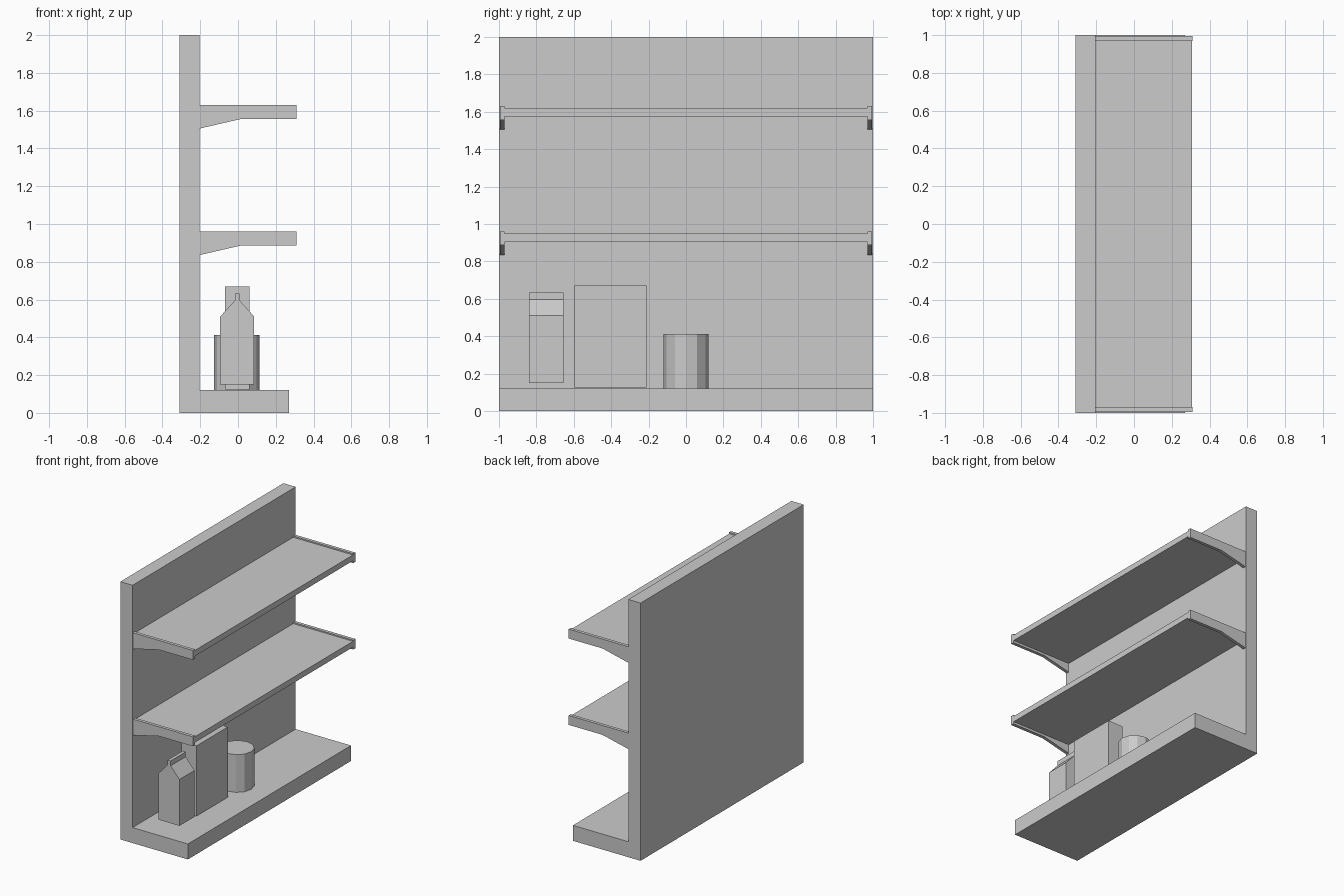
import bpy
import bmesh
import math

cube = bpy.data.objects.get("Cube")
if cube:
    bpy.data.objects.remove(cube, do_unlink=True)

grey = bpy.data.materials.new("light grey")
grey.use_nodes = True
grey.diffuse_color = (0.6, 0.6, 0.6, 1)
grey.node_tree.nodes["Principled BSDF"].inputs["Base Color"].default_value = (0.6, 0.6, 0.6, 1)


def finish(name, bm):
    bmesh.ops.recalc_face_normals(bm, faces=bm.faces)
    mesh = bpy.data.meshes.new(name)
    bm.to_mesh(mesh)
    bm.free()
    mesh.materials.append(grey)
    obj = bpy.data.objects.new(name, mesh)
    bpy.context.collection.objects.link(obj)
    return obj


def extrude_profile(name, profile, y0, y1):
    """Extrude an (x, z) outline along y."""
    bm = bmesh.new()
    face = bm.faces.new([bm.verts.new((x, y0, z)) for x, z in profile])
    ext = bmesh.ops.extrude_face_region(bm, geom=[face])
    verts = [v for v in ext["geom"] if isinstance(v, bmesh.types.BMVert)]
    bmesh.ops.translate(bm, verts=verts, vec=(0, y1 - y0, 0))
    return finish(name, bm)


def box(name, x0, x1, y0, y1, z0, z1):
    return extrude_profile(name, [(x0, z0), (x1, z0), (x1, z1), (x0, z1)], y0, y1)


# Back panel and base in one L-shaped body
extrude_profile("back_and_base", [(-0.31, 0), (0.27, 0), (0.27, 0.12), (-0.205, 0.12),
                                  (-0.205, 2), (-0.31, 2)], -1, 1)

# Two shelves, each held by a tapered bracket at both ends
for label, top in (("lower", 0.96), ("upper", 1.63)):
    box(label + "_shelf", -0.205, 0.308, -0.97, 0.97, top - 0.055, top - 0.01)
    bracket = [(-0.205, top), (0.31, top), (0.31, top - 0.073),
               (0.02, top - 0.073), (-0.205, top - 0.125)]
    for side, y in (("right", -0.995), ("left", 0.97)):
        extrude_profile(f"{label}_bracket_{side}", bracket, y, y + 0.025)

# Gable-top carton
cx = -0.004
half = [(0.09, 0.15), (0.09, 0.51), (0.013, 0.595), (0.013, 0.633)]
outline = [(cx + x, z) for x, z in half] + [(cx - x, z) for x, z in reversed(half)]
extrude_profile("carton", outline, -0.84, -0.655)

# Tall packet
box("packet", -0.07, 0.06, -0.595, -0.21, 0.125, 0.67)

# Faceted tin
bm = bmesh.new()
bmesh.ops.create_cone(bm, cap_ends=True, segments=12, radius1=0.12, radius2=0.12, depth=0.293)
bmesh.ops.translate(bm, verts=bm.verts, vec=(-0.006, 0, 0.266))
finish("tin", bm)
